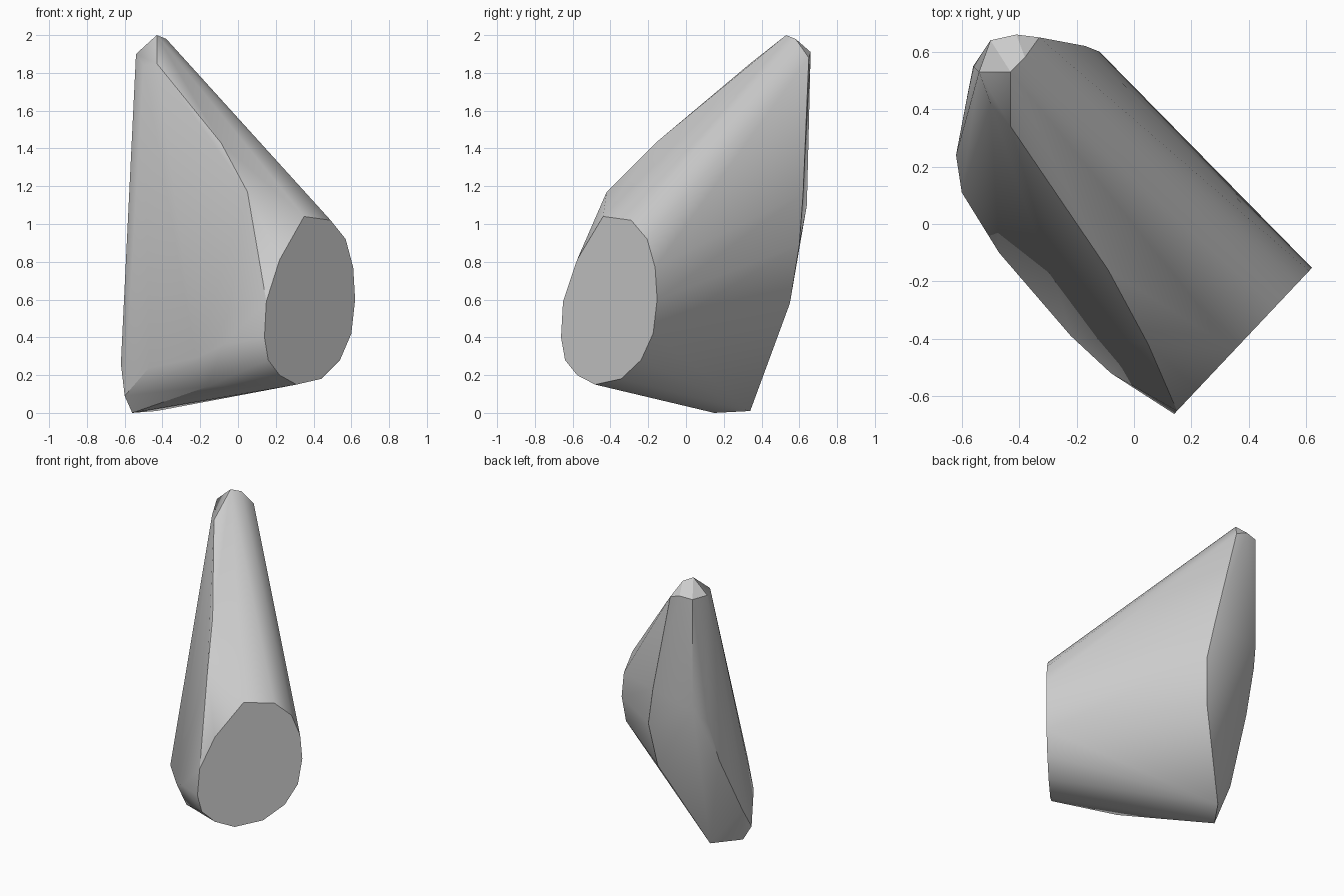
import bpy
import bmesh
import math

default_cube = bpy.data.objects.get("Cube")
if default_cube:
    bpy.data.objects.remove(default_cube, do_unlink=True)


def make_material(name, colour):
    material = bpy.data.materials.new(name)
    material.use_nodes = True
    material.diffuse_color = colour
    shader = material.node_tree.nodes["Principled BSDF"]
    shader.inputs["Base Color"].default_value = colour
    return material


def make_hull(name, points, material, smooth_angle):
    """Wrap the points in a convex skin, merge coplanar triangles, and shade it."""
    bm = bmesh.new()
    for point in points:
        bm.verts.new(point)
    bmesh.ops.convex_hull(bm, input=bm.verts[:])
    loose = [vert for vert in bm.verts if not vert.link_faces]
    bmesh.ops.delete(bm, geom=loose, context="VERTS")
    bmesh.ops.dissolve_limit(bm, angle_limit=math.radians(1),
                             verts=bm.verts[:], edges=bm.edges[:])
    bmesh.ops.recalc_face_normals(bm, faces=bm.faces[:])
    mesh = bpy.data.meshes.new(name)
    bm.to_mesh(mesh)
    bm.free()
    mesh.materials.append(material)
    body = bpy.data.objects.new(name, mesh)
    bpy.context.collection.objects.link(body)
    bpy.ops.object.select_all(action="DESELECT")
    body.select_set(True)
    bpy.context.view_layer.objects.active = body
    bpy.ops.object.shade_smooth_by_angle(angle=math.radians(smooth_angle))
    return body


# Flat oval end, given as x and z on an upright slanted plane
end_outline = [(.35, 1.04), (.49, 1.02), (.57, .92), (.61, .77), (.62, .6),
               (.6, .42), (.54, .28), (.44, .18), (.31, .15), (.22, .2),
               (.16, .28), (.14, .4), (.15, .59), (.22, .81)]
flat_end = [(x, 1.06 * x - .81, z) for x, z in end_outline]

# Narrow rounded peak
peak = [(-.43, .53, 2), (-.38, .58, 1.98), (-.41, .66, 1.91), (-.5, .64, 1.9),
        (-.54, .53, 1.9), (-.5, .42, 1.84), (-.33, .65, 1.88)]

# Sloping ridge from the peak down to the flat end
ridge = [(-.43, .34, 1.85), (-.09, -.16, 1.43), (.05, -.42, 1.17)]

# Bulging back
back = [(-.12, .6, .89), (-.16, .55, .58), (-.17, .62, 1.16),
        (-.5, .64, 1.1), (-.56, .55, .99), (-.58, .45, .69)]

# Underside and its rounded lower border
base = [(-.43, .34, .01), (-.56, .15, 0), (-.6, .11, .09), (-.62, .24, .26),
        (-.47, -.1, .24), (-.22, -.39, .29), (-.08, -.52, .36),
        (-.16, -.36, .14)]

grey = make_material("plain grey", (.6, .6, .6, 1))
make_hull("wedge_body", flat_end + peak + ridge + back + base, grey, 30)
